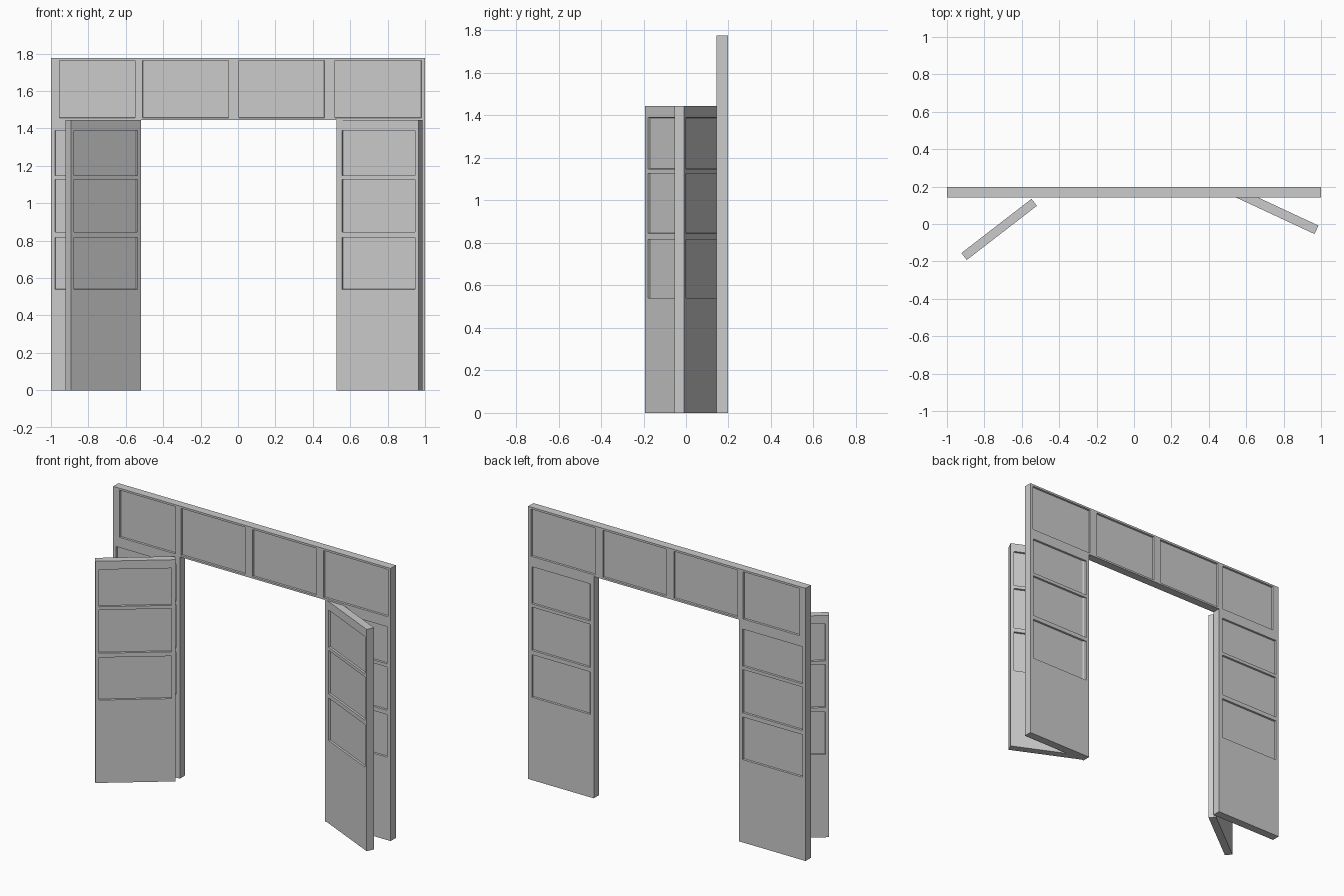
import bpy, bmesh
from math import radians
from mathutils import Vector, Matrix

if "Cube" in bpy.data.objects:
    bpy.data.objects.remove(bpy.data.objects["Cube"])

RECESS = 0.012
ROWS = [(0.54, 0.817), (0.845, 1.127), (1.148, 1.39)]   # pane heights on doors and side walls
DOOR_H = 1.445


def paned_slab(name, width, z0, z1, thick, panes, loc, angle=0.0):
    """Slab centred on x/y with panes (x0, x1, z0, z1) sunk into front and back."""
    bm = bmesh.new()
    bmesh.ops.create_cube(bm, size=1, matrix=Matrix.Translation((0, 0, (z0 + z1) / 2))
                          @ Matrix.Diagonal((width, thick, z1 - z0, 1)))
    cuts = {('x', v) for p in panes for v in p[:2]} | {('z', v) for p in panes for v in p[2:]}
    for axis, v in sorted(cuts):
        n = Vector((1, 0, 0)) if axis == 'x' else Vector((0, 0, 1))
        bmesh.ops.bisect_plane(bm, geom=bm.verts[:] + bm.edges[:] + bm.faces[:],
                               plane_co=n * v, plane_no=n)
    bm.normal_update()

    def is_pane(f):
        c = f.calc_center_median()
        return abs(f.normal.y) > 0.9 and any(
            a < c.x < b and lo < c.z < hi for a, b, lo, hi in panes)

    bmesh.ops.inset_individual(bm, faces=[f for f in bm.faces if is_pane(f)],
                               thickness=0.002, depth=-RECESS)
    me = bpy.data.meshes.new(name)
    bm.to_mesh(me)
    bm.free()
    ob = bpy.data.objects.new(name, me)
    ob.location = (loc[0], loc[1], 0)
    ob.rotation_euler.z = radians(angle)
    bpy.context.collection.objects.link(ob)
    return ob


# Header beam with four panes
header = [(-0.955, -0.55), (-0.51, -0.05), (0.005, 0.462), (0.518, 0.98)]
paned_slab("header_beam", 2.0, DOOR_H, 1.777, 0.054,
           [(a, b, 1.457, 1.764) for a, b in header], (0, 0.17))

# Fixed side walls
for side, x0, x1 in (("left", -1.0, -0.52), ("right", 0.527, 1.0)):
    w = x1 - x0
    paned_slab(side + "_side_wall", w, 0, DOOR_H, 0.054,
               [(-w / 2 + 0.022, w / 2 - 0.026, a, b) for a, b in ROWS],
               ((x0 + x1) / 2, 0.17))

# Swung-open doors
door_panes = [(-0.215, 0.215, a, b) for a, b in ROWS]
paned_slab("left_door", 0.474, 0, DOOR_H, 0.047, door_panes, (-0.721, -0.029), 37.7)
paned_slab("right_door", 0.474, 0, DOOR_H, 0.05, door_panes, (0.761, 0.069), -25)
